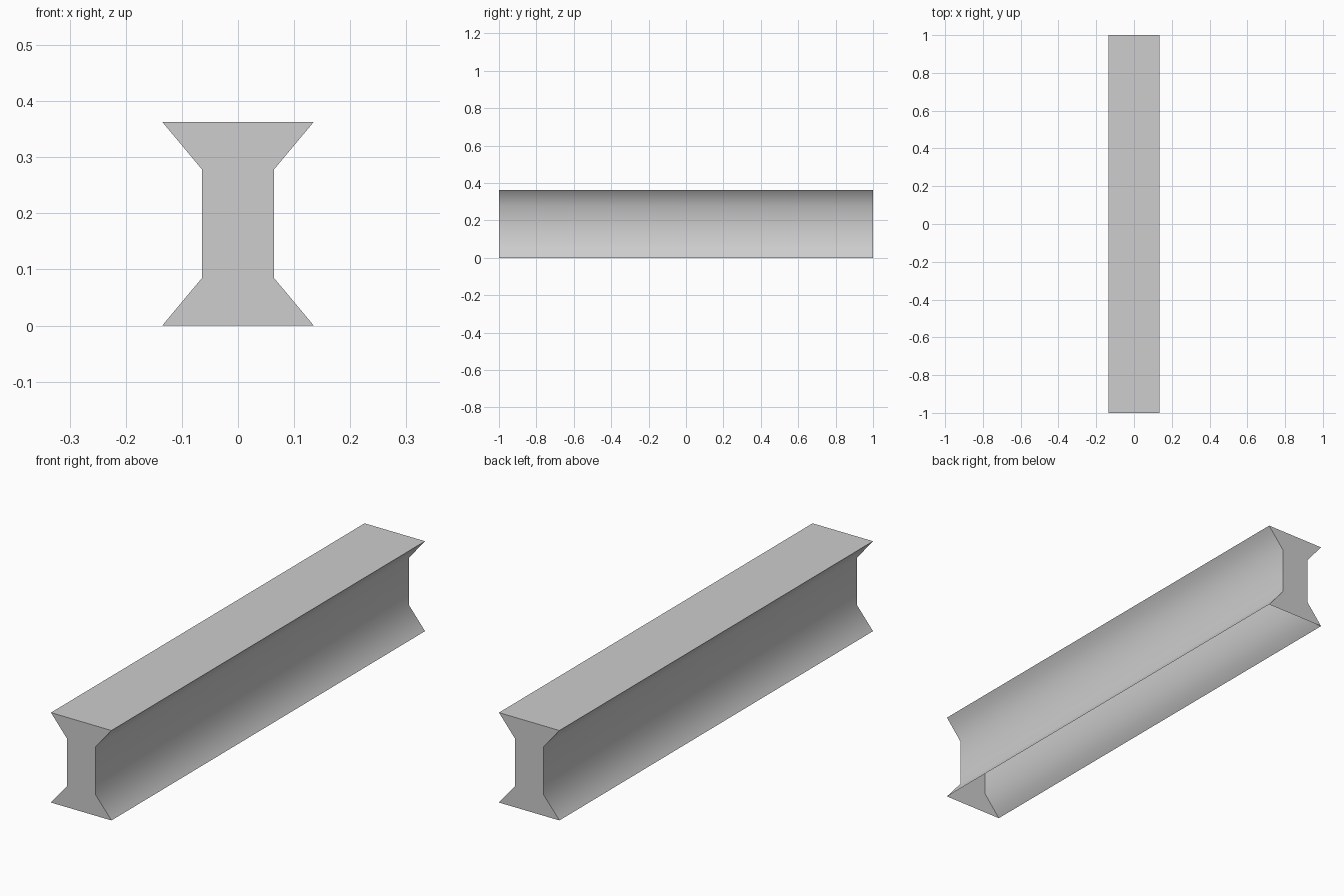
import bpy
import bmesh
import math

cube = bpy.data.objects.get("Cube")
if cube:
    bpy.data.objects.remove(cube, do_unlink=True)

LENGTH = 2.0
HEIGHT = 0.363
FLANGE = 0.135   # half width of the top and bottom flanges
WEB = 0.064      # half width of the web
TAPER = 0.085    # height of each sloping flange

# Beam cross-section: right half, then mirrored back up the left
half = [(FLANGE, 0), (WEB, TAPER), (WEB, HEIGHT - TAPER), (FLANGE, HEIGHT)]
profile = half + [(-x, z) for x, z in reversed(half)]

# Extrude the section along the length
bm = bmesh.new()
end = bm.faces.new([bm.verts.new((x, -LENGTH / 2, z)) for x, z in profile])
extruded = bmesh.ops.extrude_face_region(bm, geom=[end], use_keep_orig=True)
moved = [v for v in extruded["geom"] if isinstance(v, bmesh.types.BMVert)]
bmesh.ops.translate(bm, verts=moved, vec=(0, LENGTH, 0))
bmesh.ops.recalc_face_normals(bm, faces=bm.faces)

# The shell is open underneath
underside = [f for f in bm.faces if f.normal.z < -0.99]
bmesh.ops.delete(bm, geom=underside, context="FACES_ONLY")
mesh = bpy.data.meshes.new("beam")
bm.to_mesh(mesh)
bm.free()
beam = bpy.data.objects.new("beam", mesh)
bpy.context.collection.objects.link(beam)

# Plain grey finish
grey = bpy.data.materials.new("mid grey")
grey.use_nodes = True
colour = (0.61, 0.61, 0.61, 1)
grey.diffuse_color = colour
grey.node_tree.nodes["Principled BSDF"].inputs["Base Color"].default_value = colour
mesh.materials.append(grey)

# Soft web-to-flange bends weighted towards the web, crisp rims and ends
bpy.ops.object.select_all(action="DESELECT")
beam.select_set(True)
bpy.context.view_layer.objects.active = beam
bpy.ops.object.shade_smooth_by_angle(angle=math.radians(60))
weighted = beam.modifiers.new("weighted normals", "WEIGHTED_NORMAL")
weighted.keep_sharp = True
